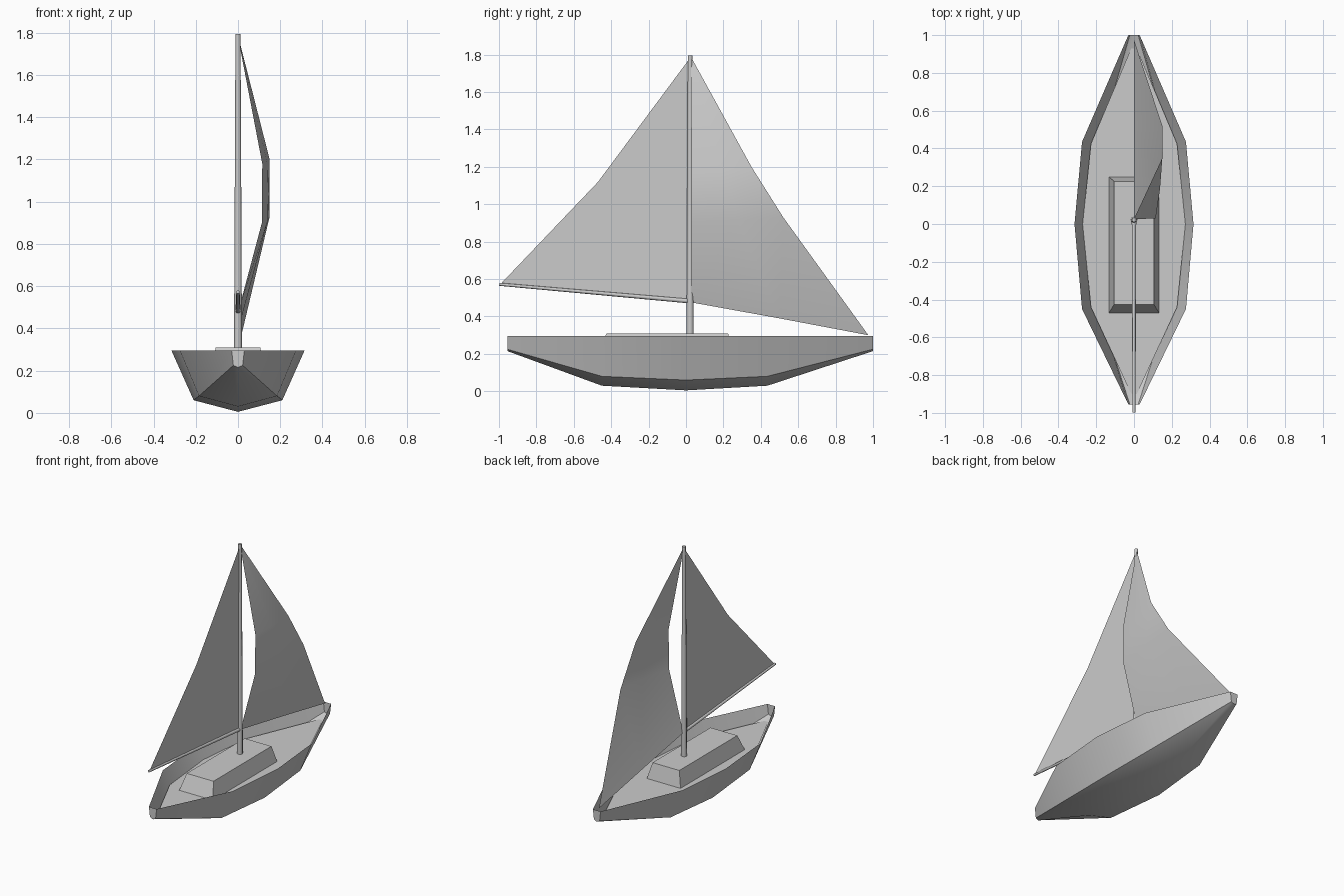
import bpy
from mathutils import Vector

if "Cube" in bpy.data.objects:
    bpy.data.objects.remove(bpy.data.objects["Cube"])


def mesh_object(name, verts, faces, smooth=None):
    me = bpy.data.meshes.new(name)
    me.from_pydata(verts, [], faces)
    me.update()
    ob = bpy.data.objects.new(name, me)
    bpy.context.collection.objects.link(ob)
    bpy.context.view_layer.objects.active = ob
    ob.select_set(True)
    if smooth:
        bpy.ops.object.shade_smooth_by_angle(angle=smooth)
    ob.select_set(False)
    return ob


def loft(name, rows, smooth=None, caps=False, closed=False):
    n = len(rows[0])
    verts = [p for row in rows for p in row]
    span = n if closed else n - 1
    faces = [(r * n + i, r * n + (i + 1) % n, (r + 1) * n + (i + 1) % n, (r + 1) * n + i)
             for r in range(len(rows) - 1) for i in range(span)]
    if caps:
        faces += [tuple(range(n))[::-1], tuple(range(len(verts) - n, len(verts)))]
    return mesh_object(name, verts, faces, smooth)


def spar(name, start, end, r1, r2, sides=8):
    start, end = Vector(start), Vector(end)
    d = end - start
    bpy.ops.mesh.primitive_cone_add(vertices=sides, radius1=r1, radius2=r2, depth=d.length,
                                    location=(start + end) / 2,
                                    rotation=d.to_track_quat('Z', 'Y').to_euler())
    bpy.context.object.name = name
    bpy.ops.object.shade_smooth_by_angle(angle=0.9)


# Hull stations: y, rail half width, chine half width, chine z, keel z
RAIL, DECK = 0.295, 0.2
stations = [(-0.955, 0.03, 0.022, 0.225, 0.215),
            (-0.45, 0.275, 0.185, 0.08, 0.03),
            (0.0, 0.315, 0.21, 0.06, 0.005),
            (0.435, 0.275, 0.185, 0.08, 0.03),
            (1.0, 0.03, 0.022, 0.225, 0.215)]
rows = [[(-w, y, RAIL), (-c, y, cz), (0, y, kz), (c, y, cz), (w, y, RAIL)]
        for y, w, c, cz, kz in stations]
loft("hull", rows, smooth=0.75, caps=True)
# Open the top: the loft leaves it open between the rails

# Recessed deck inside the hull
half = [(0.015, -0.9), (0.228, -0.44), (0.272, 0.0), (0.228, 0.425), (0.015, 0.93)]
loft("deck", [[(-x, y, DECK), (x, y, DECK)] for x, y in half])

# Low cabin with sloping sides


def rect(x, y0, y1, z):
    return [(-x, y0, z), (x, y0, z), (x, y1, z), (-x, y1, z)]


loft("cabin", [rect(0.132, -0.47, 0.25, DECK), rect(0.105, -0.425, 0.225, 0.31)],
     caps=True, closed=True)

# Mast and boom
spar("mast", (0, 0.022, 0.3), (0, 0.022, 1.795), 0.019, 0.012)
spar("boom", (0, 0.02, 0.482), (0, -0.998, 0.572), 0.012, 0.008)

# Flat mainsail with hollow trailing edge
mesh_object("mainsail",
            [(0, 0.02, 0.48), (0, 0.02, 1.12), (0, 0.02, 1.78), (0, -0.47, 1.12), (0, -0.99, 0.575)],
            [(0, 1, 3, 4), (1, 2, 3)])

# Billowing headsail, rows from foot to head
jib = [[(0, 0.03, 0.475), (0, 0.5, 0.39), (0, 0.975, 0.3)],
       [(0.113, 0.03, 0.9), (0.142, 0.28, 0.915), (0.15, 0.52, 0.93)],
       [(0.115, 0.03, 1.18), (0.138, 0.19, 1.185), (0.15, 0.35, 1.2)],
       [(0, 0.025, 1.78), (0.001, 0.028, 1.78), (0.002, 0.031, 1.78)]]
loft("headsail", jib, smooth=1.2)
